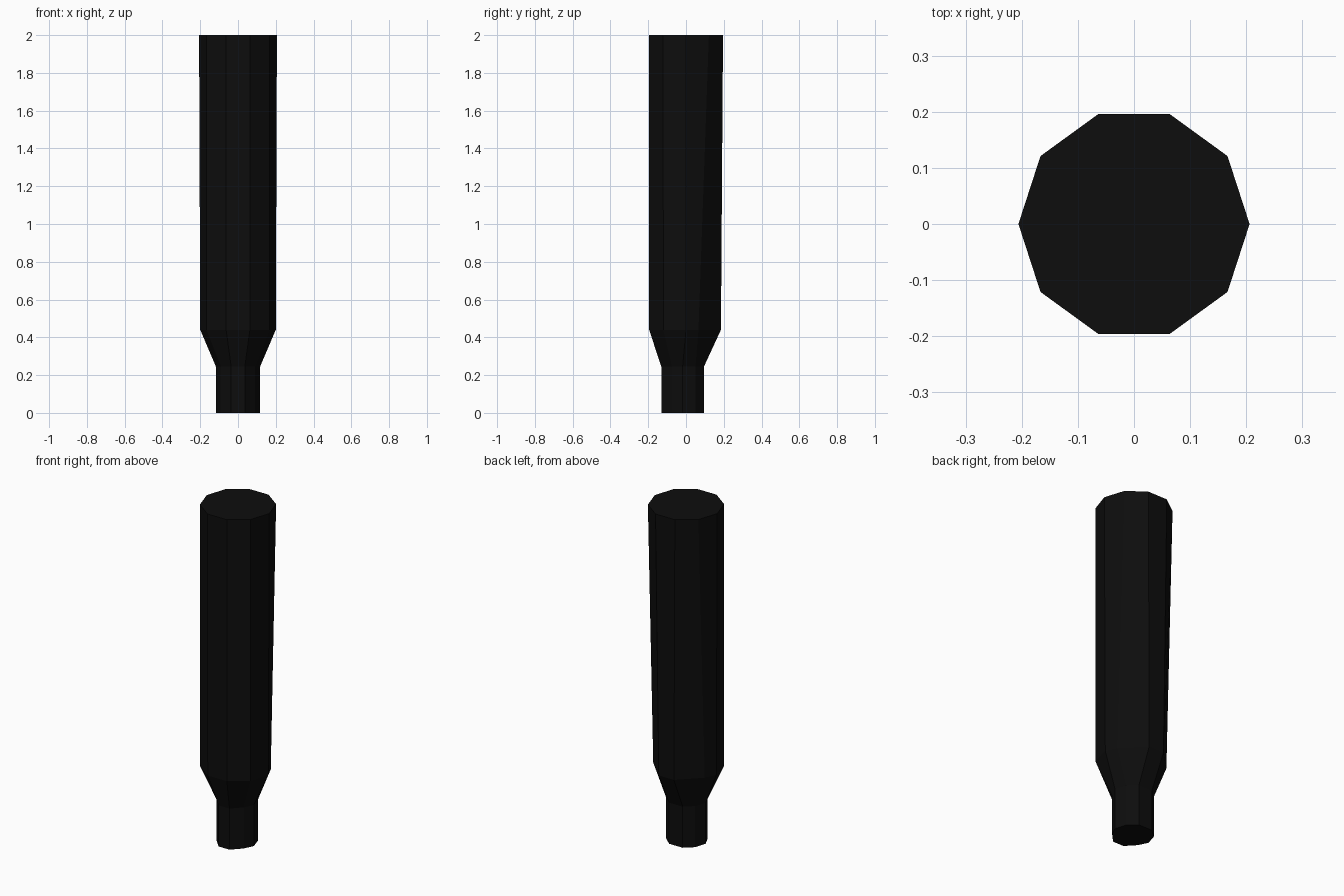
import bpy
import bmesh
from math import cos, sin, radians

if "Cube" in bpy.data.objects:
    bpy.data.objects.remove(bpy.data.objects["Cube"])

# Half cross-sections (x > 0 side, front to back); each is mirrored to ten sides
top_half = [(0.206 * cos(radians(a)), 0.206 * sin(radians(a)))
            for a in (-72, -36, 0, 36, 72)]
shoulder_half = [(0.063, -0.195), (0.167, -0.12), (0.2, 0.0), (0.17, 0.066), (0.05, 0.185)]
neck_half = [(0.036, -0.131), (0.09, -0.074), (0.117, -0.018), (0.096, 0.05), (0.045, 0.095)]


def full_ring(half):
    return half + [(-x, y) for x, y in reversed(half)]


def loft(name, sections, material):
    """Skin stacked rings into one closed flat-shaded solid."""
    bm = bmesh.new()
    rings = [[bm.verts.new((x, y, z)) for x, y in full_ring(half)]
             for z, half in sections]
    for low, high in zip(rings, rings[1:]):
        for i in range(len(low)):
            j = (i + 1) % len(low)
            bm.faces.new((low[i], low[j], high[j], high[i]))
    bm.faces.new(list(reversed(rings[0])))
    bm.faces.new(rings[-1])
    bmesh.ops.recalc_face_normals(bm, faces=bm.faces[:])
    mesh = bpy.data.meshes.new(name)
    bm.to_mesh(mesh)
    bm.free()
    mesh.materials.append(material)
    obj = bpy.data.objects.new(name, mesh)
    bpy.context.collection.objects.link(obj)
    return obj


black = bpy.data.materials.new("black")
black.diffuse_color = (0.004, 0.004, 0.004, 1)
black.use_nodes = True
black.node_tree.nodes["Principled BSDF"].inputs["Base Color"].default_value = black.diffuse_color

# Narrow grip, tapered shoulder and long barrel
loft("baton", [(0.0, neck_half), (0.245, neck_half),
               (0.44, shoulder_half), (2.0, top_half)], black)
